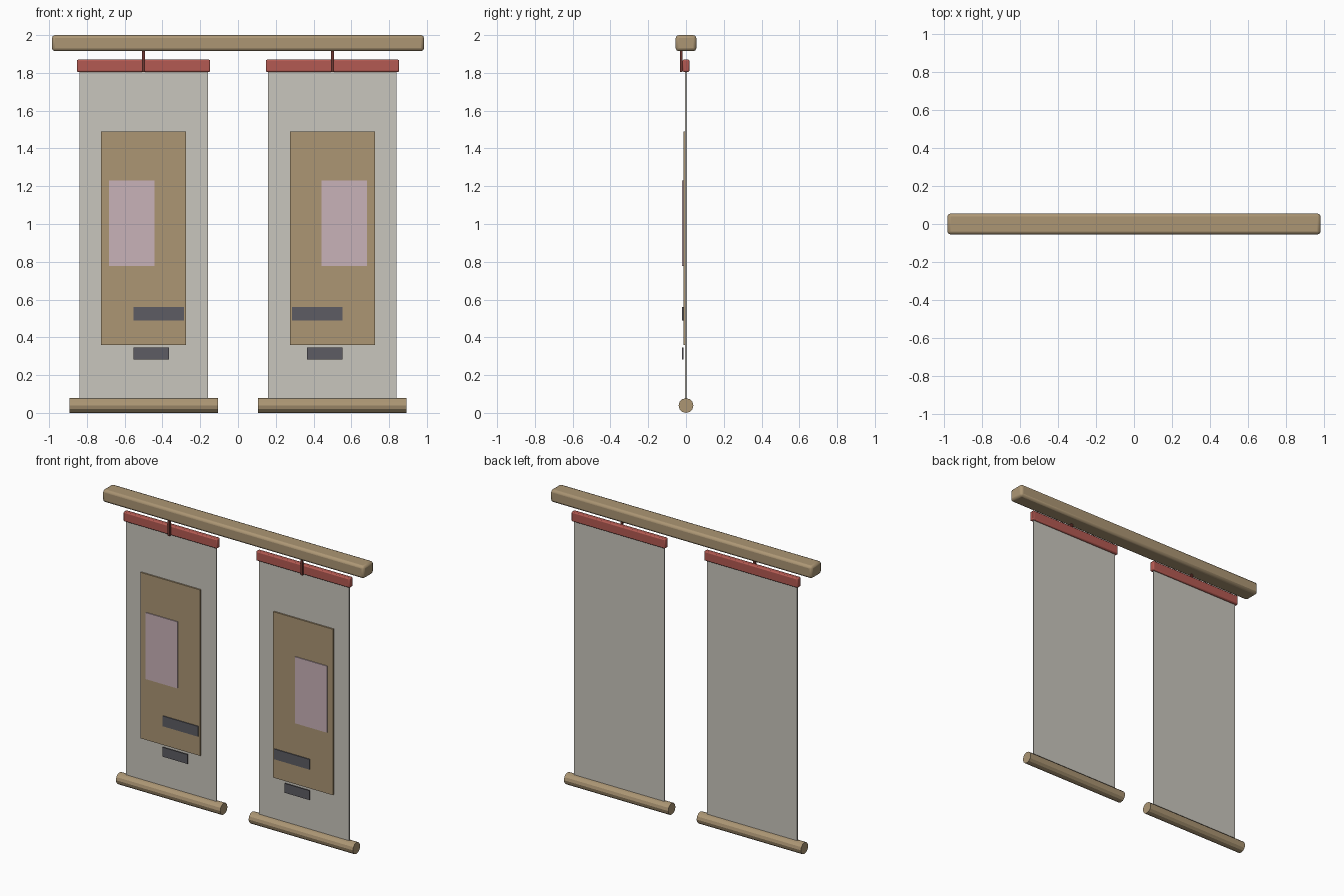
import bpy
import math

cube = bpy.data.objects.get("Cube")
if cube:
    bpy.data.objects.remove(cube, do_unlink=True)


def material(name, rgb):
    """Flat colour given as 0-255 sRGB, stored as linear."""
    lin = [((c / 255 + 0.055) / 1.055) ** 2.4 for c in rgb] + [1.0]
    m = bpy.data.materials.new(name)
    m.use_nodes = True
    m.diffuse_color = lin
    bsdf = m.node_tree.nodes["Principled BSDF"]
    bsdf.inputs["Base Color"].default_value = lin
    bsdf.inputs["Roughness"].default_value = 0.8
    return m


wood = material("tan wood", (172, 150, 116))
red = material("red lacquer", (180, 90, 82))
cloth = material("pale cloth", (201, 198, 189))
pink = material("pale pink", (201, 178, 185))
ink = material("dark ink", (93, 92, 99))
cord = material("dark red cord", (112, 56, 50))


def box(name, x, y, z, mat, bevel=0.0):
    """Box spanning the (low, high) ranges, with optional rounded edges."""
    spans = (x, y, z)
    bpy.ops.mesh.primitive_cube_add(size=1, location=[(a + b) / 2 for a, b in spans])
    ob = bpy.context.object
    ob.name = name
    ob.scale = [abs(b - a) for a, b in spans]
    bpy.ops.object.transform_apply(location=False, rotation=False, scale=True)
    ob.data.materials.append(mat)
    if bevel:
        mod = ob.modifiers.new("rounded edges", "BEVEL")
        mod.width = bevel
        mod.segments = 2
        bpy.ops.object.shade_smooth_by_angle(angle=math.radians(50))
    return ob


# Long hanging rail
box("hanging_rail", (-0.985, 0.985), (-0.055, 0.055), (1.915, 2.0), wood, 0.016)

# Two mirrored scrolls
for label, s in (("left", 1), ("right", -1)):
    def part(name, x, y, z, mat, bevel=0.0):
        box(f"{label}_{name}", (s * x[0], s * x[1]), y, z, mat, bevel)

    part("cloth", (0.16, 0.84), (-0.004, 0.004), (0.05, 1.83), cloth)
    part("top_bar", (0.147, 0.853), (-0.018, 0.018), (1.805, 1.87), red, 0.007)
    part("hanging_cord", (0.492, 0.508), (-0.032, -0.018), (1.805, 1.93), cord)

    # Painted panel, picture and writing strips
    part("panel", (0.275, 0.725), (-0.014, -0.004), (0.36, 1.49), wood)
    part("picture", (0.443, 0.683), (-0.02, -0.013), (0.777, 1.23), pink)
    part("upper_strip", (0.286, 0.554), (-0.02, -0.013), (0.49, 0.56), ink)
    part("lower_strip", (0.366, 0.554), (-0.02, -0.014), (0.283, 0.347), ink)

    # Bottom roller
    bpy.ops.mesh.primitive_cylinder_add(
        vertices=12, radius=0.039, depth=0.786,
        location=(s * 0.5, 0, 0.039), rotation=(0, math.pi / 2, 0))
    roller = bpy.context.object
    roller.name = f"{label}_roller"
    roller.data.materials.append(wood)
